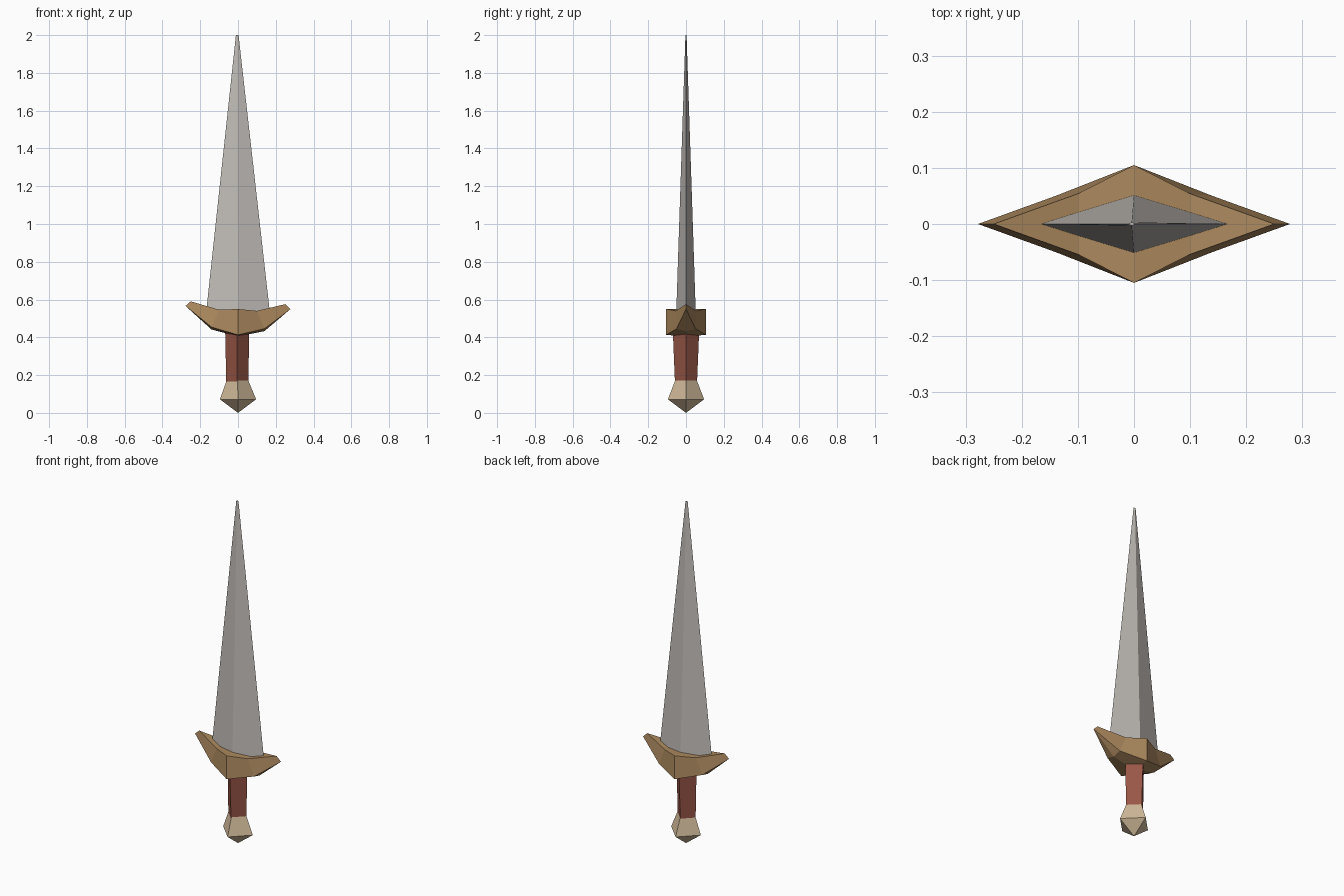
import bpy, bmesh

if "Cube" in bpy.data.objects:
    bpy.data.objects.remove(bpy.data.objects["Cube"])


def material(name, rgb):
    """Flat colour from 0-255 sRGB values."""
    m = bpy.data.materials.new(name)
    lin = [((c / 255 + 0.055) / 1.055) ** 2.4 for c in rgb]
    m.diffuse_color = (*lin, 1)
    m.use_nodes = True
    m.node_tree.nodes["Principled BSDF"].inputs["Base Color"].default_value = m.diffuse_color
    return m


def finish(name, bm, mat):
    bmesh.ops.recalc_face_normals(bm, faces=bm.faces[:])
    me = bpy.data.meshes.new(name)
    bm.to_mesh(me)
    bm.free()
    me.materials.append(mat)
    ob = bpy.data.objects.new(name, me)
    bpy.context.collection.objects.link(ob)
    return ob


def diamond_loft(name, rings, mat):
    """Four-sided loft; each ring is (half width x, half depth y, z, x shift)."""
    bm = bmesh.new()
    loops = []
    for rx, ry, z, sx in rings:
        pts = [(rx + sx, 0, z), (sx, ry, z), (-rx + sx, 0, z), (sx, -ry, z)]
        loops.append([bm.verts.new(p) for p in pts])
    for a, b in zip(loops, loops[1:]):
        for i in range(4):
            j = (i + 1) % 4
            bm.faces.new((a[i], a[j], b[j], b[i]))
    bm.faces.new(loops[0])
    bm.faces.new(loops[-1])
    bmesh.ops.remove_doubles(bm, verts=bm.verts[:], dist=0.0005)
    return finish(name, bm, mat)


steel = material("blade grey", (194, 189, 184))
bronze = material("guard bronze", (172, 137, 94))
leather = material("grip red brown", (152, 86, 70))
bone = material("pommel tan", (208, 185, 153))

# Blade, grip and pommel
diamond_loft("blade", [(0.17, 0.052, 0.52, 0), (0.007, 0.003, 2.0, -0.004)], steel)
diamond_loft("grip", [(0.058, 0.058, 0.15, -0.004), (0.064, 0.07, 0.44, -0.004)], leather)
diamond_loft("pommel", [(0.0, 0.0, 0.0, 0), (0.096, 0.096, 0.072, 0),
                        (0.056, 0.056, 0.175, -0.003)], bone)

# Guard: one quarter's surfaces, mirrored in x and y, then tilted slightly
tip_top, tip_low = (0.25, 0, 0.583), (0.278, 0, 0.558)
mid_top, mid_low = (0.1, 0.054, 0.543), (0.14, 0.05, 0.45)
side_top, side_low = (0, 0.105, 0.55), (0, 0.105, 0.413)
ridge_top, ridge_low = (0.1, 0, 0.543), (0.14, 0, 0.437)
core_top, core_low = (0, 0, 0.55), (0, 0, 0.405)
quarter = [
    (tip_top, mid_top, ridge_top), (ridge_top, mid_top, side_top, core_top),
    (tip_low, mid_low, ridge_low), (ridge_low, mid_low, side_low, core_low),
    (tip_top, tip_low, mid_low, mid_top), (mid_top, mid_low, side_low, side_top),
]
bm = bmesh.new()
for sx in (1, -1):
    for sy in (1, -1):
        for face in quarter:
            bm.faces.new([bm.verts.new((x * sx, y * sy, z - 0.03 * x * sx))
                          for x, y, z in face])
bmesh.ops.remove_doubles(bm, verts=bm.verts[:], dist=0.0005)
finish("guard", bm, bronze)
